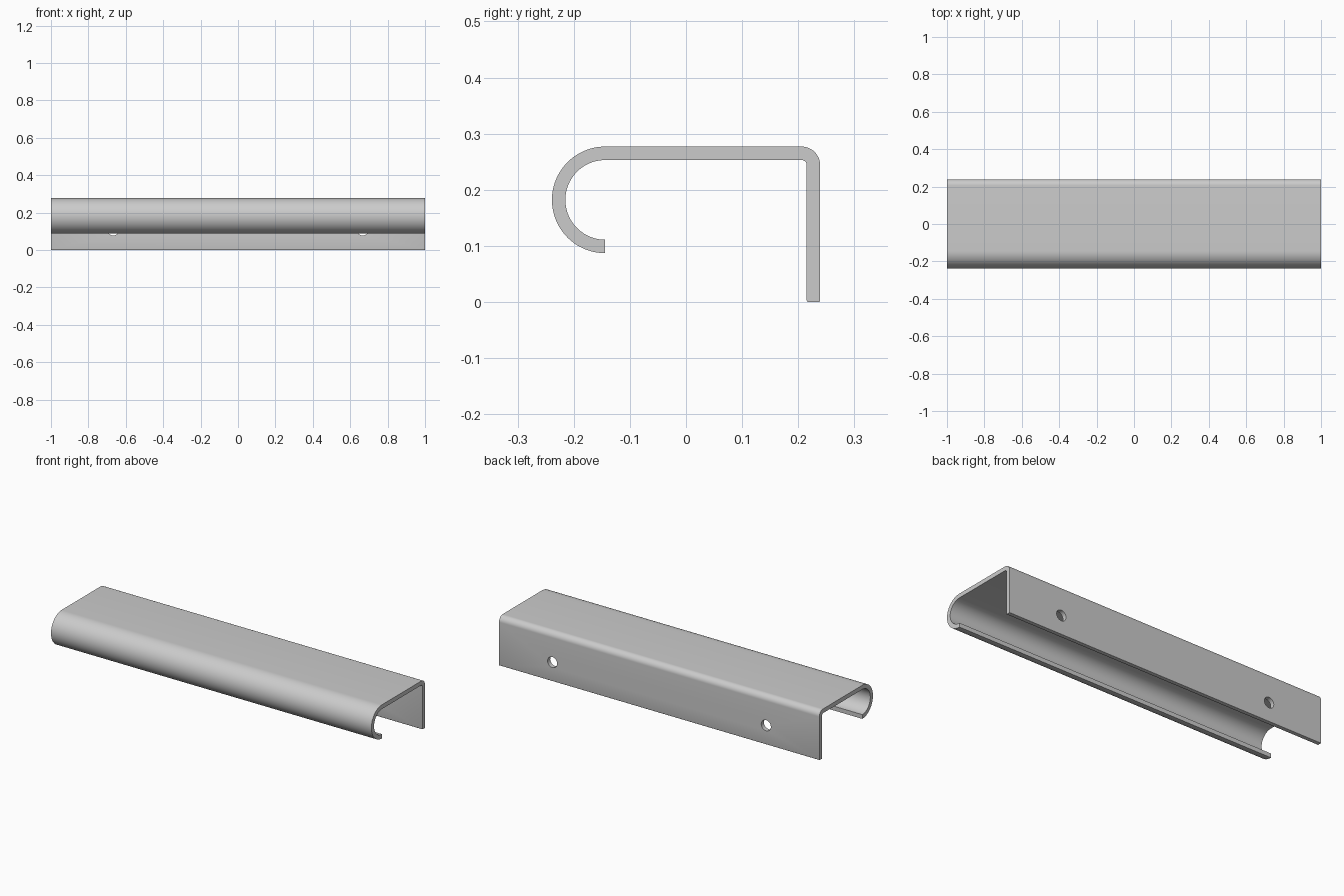
import bpy, bmesh
from math import sin, cos, pi, radians

if "Cube" in bpy.data.objects:
    bpy.data.objects.remove(bpy.data.objects["Cube"])


def arc(cy, cz, r, start, end, steps):
    """Points on an arc in the YZ plane, angles in degrees."""
    return [(cy + r * cos(radians(start + (end - start) * i / steps)),
             cz + r * sin(radians(start + (end - start) * i / steps)))
            for i in range(steps + 1)]


# Bent sheet cross-section: curled front lip, flat top, rear mounting flange
BACK, TOP, T = 0.239, 0.277, 0.024
CURL_Y, CURL_Z, CURL_R = -0.144, 0.182, 0.095
BEND_R, EDGE_R = 0.033, 0.003
bend_y, bend_z = BACK - BEND_R, TOP - BEND_R

profile = (
    arc(CURL_Y, CURL_Z, CURL_R, 270, 90, 40)                       # outer curl
    + arc(bend_y, bend_z, BEND_R, 90, 0, 12)                       # outer bend
    + arc(BACK - EDGE_R, EDGE_R, EDGE_R, 0, -90, 3)                # flange foot
    + arc(BACK - T + EDGE_R, EDGE_R, EDGE_R, -90, -180, 3)
    + arc(bend_y, bend_z, BEND_R - T, 0, 90, 8)                    # inner bend
    + arc(CURL_Y, CURL_Z, CURL_R - T, 90, 270, 40)                 # inner curl
)

bm = bmesh.new()
face = bm.faces.new([bm.verts.new((-1, y, z)) for y, z in profile])
ext = bmesh.ops.extrude_face_region(bm, geom=[face])
bmesh.ops.translate(bm, vec=(2, 0, 0),
                    verts=[v for v in ext["geom"] if isinstance(v, bmesh.types.BMVert)])
bmesh.ops.recalc_face_normals(bm, faces=bm.faces)
mesh = bpy.data.meshes.new("edge_pull_handle")
bm.to_mesh(mesh)
bm.free()
handle = bpy.data.objects.new("edge_pull_handle", mesh)
bpy.context.collection.objects.link(handle)

# Two screw holes through the rear flange
for x in (-0.667, 0.667):
    bpy.ops.mesh.primitive_cylinder_add(vertices=40, radius=0.03, depth=0.1,
                                        location=(x, BACK - T / 2, 0.107),
                                        rotation=(pi / 2, 0, 0))
    cutter = bpy.context.object
    cutter.name = "screw_hole_cutter"
    cutter.hide_render = True
    cut = handle.modifiers.new("screw_hole", "BOOLEAN")
    cut.operation = "DIFFERENCE"
    cut.solver = "EXACT"
    cut.object = cutter
    bpy.context.view_layer.objects.active = handle
    bpy.ops.object.modifier_apply(modifier=cut.name)
    bpy.data.objects.remove(cutter)

# Smooth bends, crisp edges
bpy.ops.object.select_all(action="DESELECT")
handle.select_set(True)
bpy.context.view_layer.objects.active = handle
bpy.ops.object.shade_smooth_by_angle(angle=radians(35))
